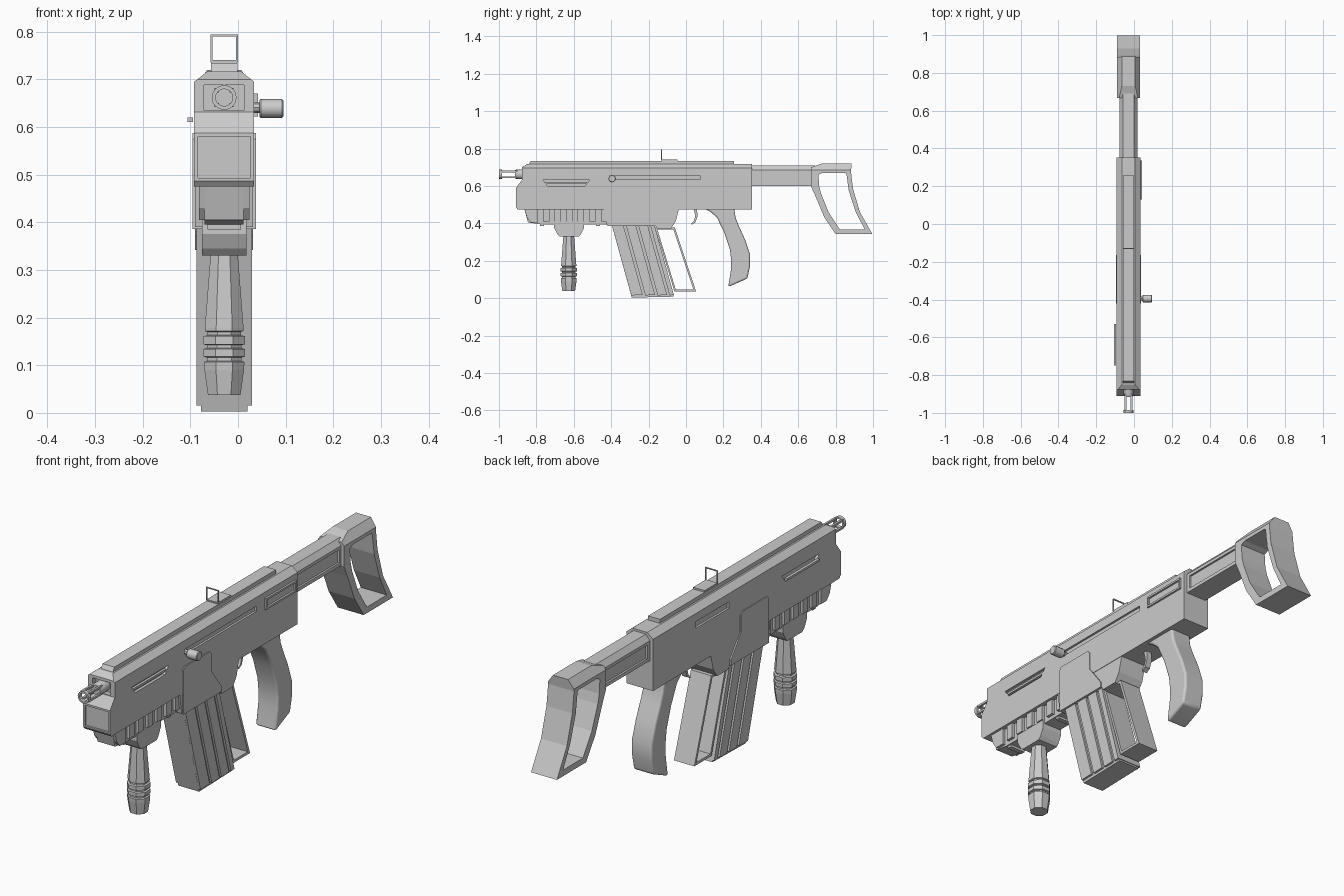
import bpy, bmesh, math
from mathutils import Matrix, Vector

if "Cube" in bpy.data.objects:
    bpy.data.objects.remove(bpy.data.objects["Cube"])

XC = -0.029  # centre plane of the main body


def finish(name, bm):
    bmesh.ops.recalc_face_normals(bm, faces=bm.faces)
    me = bpy.data.meshes.new(name)
    bm.to_mesh(me)
    bm.free()
    ob = bpy.data.objects.new(name, me)
    bpy.context.collection.objects.link(ob)
    return ob


def chamfer_top(bm, z, ztop, narrow):
    """Slope the sides inward above height z."""
    bmesh.ops.bisect_plane(bm, geom=bm.verts[:] + bm.edges[:] + bm.faces[:],
                           plane_co=(0, 0, z), plane_no=(0, 0, 1))
    for v in bm.verts:
        if v.co.z > z + 1e-4:
            t = min(1, (v.co.z - z) / (ztop - z))
            v.co.x = XC + (v.co.x - XC) * (1 - t * (1 - narrow))


def prism(name, pts, hw, xc=XC, top=None, bevel=0):
    """Extrude a (y, z) side profile across x."""
    bm = bmesh.new()
    f = bm.faces.new([bm.verts.new((xc - hw, y, z)) for y, z in pts])
    r = bmesh.ops.extrude_face_region(bm, geom=[f])
    bmesh.ops.translate(bm, vec=(2 * hw, 0, 0),
                        verts=[g for g in r["geom"] if isinstance(g, bmesh.types.BMVert)])
    if top:
        chamfer_top(bm, *top)
    ob = finish(name, bm)
    if bevel:
        m = ob.modifiers.new("bevel", 'BEVEL')
        m.width, m.segments, m.limit_method, m.angle_limit = bevel, 3, 'ANGLE', math.radians(50)
    return ob


def box(name, x0, x1, y0, y1, z0, z1):
    return prism(name, [(y0, z0), (y1, z0), (y1, z1), (y0, z1)], (x1 - x0) / 2, (x0 + x1) / 2)


def frame(name, outer, inner, hw, top=None):
    """Open frame through x between two matching (y, z) loops."""
    bm = bmesh.new()
    L = [[bm.verts.new((XC + s * hw, y, z)) for y, z in loop]
         for s, loop in ((-1, outer), (1, outer), (1, inner), (-1, inner))]
    n = len(outer)
    for a in range(4):
        for i in range(n):
            j, b = (i + 1) % n, (a + 1) % 4
            bm.faces.new((L[a][i], L[a][j], L[b][j], L[b][i]))
    if top:
        chamfer_top(bm, *top)
    return finish(name, bm)


def lathe(name, rings, sides, axis, centre, closed=False, turn=0.0):
    """Turn (radius, position) rings around the y or z axis."""
    bm = bmesh.new()
    loops = []
    for r, p in rings:
        loop = []
        for i in range(sides):
            a = 2 * math.pi * i / sides + turn
            c, s = r * math.cos(a), r * math.sin(a)
            co = {'z': (c, s, p), 'y': (c, p, s), 'x': (p, c, s)}[axis]
            loop.append(bm.verts.new(Vector(co) + Vector(centre)))
        loops.append(loop)
    pairs = list(zip(loops, loops[1:])) + ([(loops[-1], loops[0])] if closed else [])
    for a, b in pairs:
        for i in range(sides):
            j = (i + 1) % sides
            bm.faces.new((a[i], a[j], b[j], b[i]))
    if not closed:
        bm.faces.new(loops[0])
        bm.faces.new(loops[-1])
    return finish(name, bm)


def smooth(ob, angle=40):
    bpy.ops.object.select_all(action='DESELECT')
    ob.select_set(True)
    bpy.context.view_layer.objects.active = ob
    bpy.ops.object.shade_smooth_by_angle(angle=math.radians(angle))


def cut(ob, cutter):
    m = ob.modifiers.new("cut", 'BOOLEAN')
    m.operation, m.solver, m.object = 'DIFFERENCE', 'EXACT', cutter
    cutter.hide_render = True
    cutter.hide_set(True)


# Main body with sloped top edges and stepped front
body = prism("body", [(-.91, .487), (-.90, .475), (.353, .475), (.353, .717), (-.85, .717),
                      (-.877, .70), (-.877, .632), (-.91, .588)], .063, top=(.695, .717, .56))
R, L = XC + .063, XC - .063
for s, x in (("right", R), ("left", L)):
    cut(body, prism("cutter_vent_" + s, [(-.765, .632), (-.74, .600), (-.54, .600), (-.515, .632)], .012, x))
cut(body, box("cutter_long_slot", R - .009, R + .02, -.41, .075, .635, .657))
cut(body, box("cutter_left_slot", L - .02, L + .009, -.157, .065, .632, .66))
cut(body, box("cutter_muzzle", XC - .042, XC + .042, -.95, -.855, .635, .688))
cut(body, box("cutter_front", XC - .055, XC + .055, -.95, -.902, .493, .58))

# Vent bars, rear panel and top rail
for s, x in (("right", R), ("left", L)):
    box("vent_bar_" + s, x - .014, x - .002, -.75, -.53, .611, .620)
panel = frame("rear_panel_rim", [(.13, .622), (.335, .622), (.335, .67), (.13, .67)],
              [(.138, .630), (.327, .630), (.327, .662), (.138, .662)], .005)
panel.location.x = R - XC + .003
prism("top_rail", [(-.845, .71), (.257, .71), (.257, .734), (-.83, .734)], .028)

# Folding sight
box("sight_base", XC - .027, XC + .027, -.13, -.045, .73, .741)
for name, x0, x1, z0, z1 in (("left", -.029, -.025, .736, .794), ("right", .025, .029, .736, .794),
                             ("top", -.029, .029, .790, .794), ("bottom", -.029, .029, .736, .74)):
    box("sight_" + name, XC + x0, XC + x1, -.133, -.128, z0, z1)

# Muzzle: base, four prongs and end ring
MZ = (XC, 0, .662)
smooth(lathe("muzzle_base", [(.026, -.84), (.026, -.905), (.021, -.915)], 16, 'y', MZ))
smooth(lathe("muzzle_ring", [(.026, -1), (.026, -.984), (.018, -.984), (.018, -1)], 16, 'y', MZ, True))
for i in range(4):
    a = math.pi / 4 + i * math.pi / 2
    x, z = XC + .022 * math.cos(a), .662 + .022 * math.sin(a)
    box("muzzle_prong_%d" % i, x - .0045, x + .0045, -.99, -.9, z - .0045, z + .0045)

# Charging handle
lathe("handle_stem", [(.011, .02), (.011, .048)], 8, 'x', (0, -.395, .641))
smooth(lathe("handle_knob", [(.017, .045), (.02, .048), (.02, .092), (.017, .095)], 12, 'x', (0, -.395, .639)))

# Magazine well and its raised side panels
prism("magazine_well", [(-.44, .49), (-.425, .39), (-.165, .39), (-.155, .372), (-.08, .372),
                        (-.055, .41), (-.035, .49)], .061)
prism("well_panel", [(-.42, .575), (-.41, .587), (-.245, .587), (-.233, .575), (-.233, .50),
                     (-.165, .41), (-.165, .386), (-.42, .386)], .067)

# Magazine: core with raised slats leaving three grooves
prism("magazine_core", [(-.402, .41), (-.29, .003), (-.066, .008), (-.172, .41)], .049)
for i, (a, b) in enumerate(((0, .27), (.33, .56), (.62, .84), (.90, 1))):
    ya, yb = -.399 + .228 * a, -.399 + .228 * b
    prism("magazine_slat_%d" % i, [(ya, .40), (ya + .106, .015), (yb + .106, .017), (yb, .40)], .058)

# Empty second magazine frame
frame("spare_frame", [(-.165, .378), (-.062, .036), (.054, .036), (-.06, .378)],
      [(-.153, .368), (-.055, .047), (.039, .047), (-.068, .368)], .048)

# Pistol grip and trigger
grip = prism("grip", [(.096, .48), (.13, .462), (.165, .432), (.205, .35), (.235, .26), (.242, .20), (.24, .15),
                      (.226, .062), (.24, .066), (.328, .105), (.342, .17), (.342, .235), (.315, .315),
                      (.283, .385), (.265, .43), (.258, .48)], .048, bevel=.018)
smooth(grip, 45)
prism("trigger", [(.04, .48), (.058, .48), (.062, .44), (.05, .405), (.03, .393), (.028, .40),
                  (.042, .412), (.05, .44)], .012)

# Lower rail with cross teeth
prism("lower_rail", [(-.865, .48), (-.845, .405), (-.78, .395), (-.41, .395), (-.41, .48)], .041)
prism("rail_nose", [(-.865, .48), (-.85, .43), (-.83, .405), (-.79, .405), (-.79, .48)], .053)
for i in range(6):
    y = -.765 + .062 * i
    box("rail_tooth_%d" % i, XC - .053, XC + .053, y, y + .034, .41, .48)
for i, y in enumerate((-.78, -.48)):
    box("rail_lug_%d" % i, XC - .035, XC + .035, y, y + .02, .385, .40)

# Fore grip
prism("foregrip_mount", [(-.705, .41), (-.705, .375), (-.69, .345), (-.675, .33), (-.572, .33),
                         (-.56, .345), (-.545, .375), (-.545, .41)], .047)
lathe("foregrip", [(.030, .345), (.032, .32), (.044, .178), (.044, .172), (.038, .170), (.038, .163),
                   (.047, .161), (.047, .144), (.039, .142), (.039, .136), (.047, .134), (.047, .118),
                   (.039, .116), (.039, .109), (.046, .107), (.045, .09), (.037, .038)],
      8, 'z', (XC, -.627, 0), turn=math.pi / 8)

# Stock tube with side recesses
tube = prism("stock_tube", [(.34, .60), (.69, .60), (.69, .708), (.34, .708)], .048, top=(.685, .708, .6))
for s in (-1, 1):
    x = XC + s * .048
    cut(tube, box("cutter_tube_%d" % s, x - .008, x + .008, .37, .655, .615, .672))

# Shoulder stock: open curved frame
frame("stock", [(.667, .60), (.667, .70), (.73, .72), (.886, .72), (.882, .675), (.893, .585), (.93, .46),
                (.997, .342), (.80, .342), (.738, .435), (.69, .55)],
      [(.712, .60), (.708, .66), (.73, .67), (.85, .67), (.858, .665), (.87, .575), (.908, .46),
       (.955, .368), (.822, .368), (.762, .46), (.722, .56)], .061, top=(.685, .72, .58))
